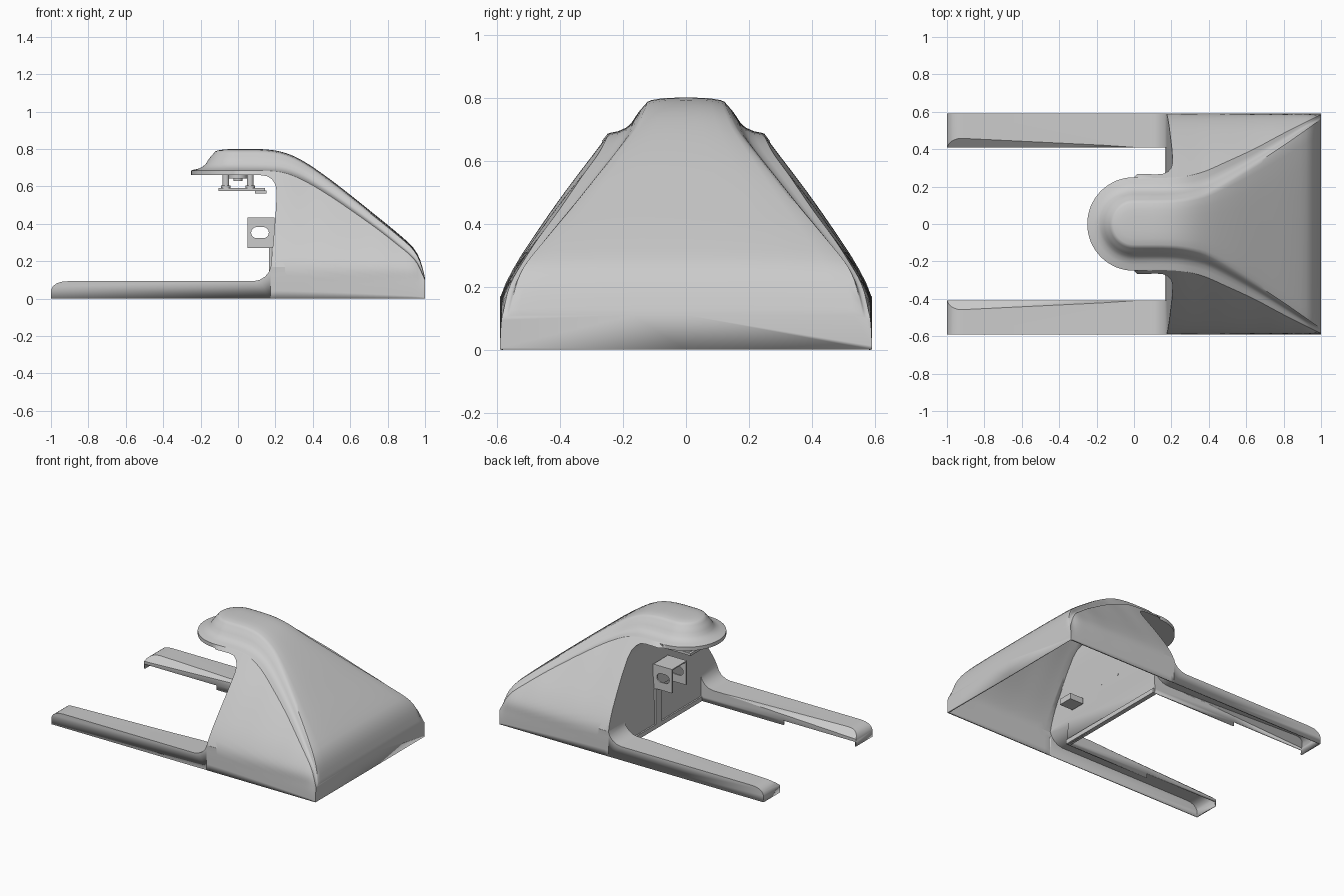
import bpy, bmesh, math
from mathutils import Vector

if "Cube" in bpy.data.objects:
    bpy.data.objects.remove(bpy.data.objects["Cube"])


def make(name, bm):
    bmesh.ops.recalc_face_normals(bm, faces=bm.faces[:])
    me = bpy.data.meshes.new(name)
    bm.to_mesh(me)
    bm.free()
    ob = bpy.data.objects.new(name, me)
    bpy.context.collection.objects.link(ob)
    return ob


def prism(name, pts, y0, y1):
    """Extrude an XZ outline from y0 to y1."""
    bm = bmesh.new()
    a = [bm.verts.new((x, y0, z)) for x, z in pts]
    b = [bm.verts.new((x, y1, z)) for x, z in pts]
    bm.faces.new(a)
    bm.faces.new(b[::-1])
    n = len(pts)
    for i in range(n):
        bm.faces.new((a[i], a[(i + 1) % n], b[(i + 1) % n], b[i]))
    return make(name, bm)


def box(name, x0, x1, y0, y1, z0, z1):
    return prism(name, [(x0, z0), (x1, z0), (x1, z1), (x0, z1)], y0, y1)


def cylinder(name, r, x, y, z0, z1):
    bm = bmesh.new()
    bmesh.ops.create_cone(bm, cap_ends=True, segments=20, radius1=r, radius2=r, depth=z1 - z0)
    bmesh.ops.translate(bm, verts=bm.verts, vec=(x, y, (z0 + z1) / 2))
    ob = make(name, bm)
    smooth(ob)
    return ob


def activate(ob):
    bpy.ops.object.select_all(action='DESELECT')
    ob.select_set(True)
    bpy.context.view_layer.objects.active = ob


def smooth(ob):
    activate(ob)
    bpy.ops.object.shade_smooth_by_angle(angle=math.radians(32))


def boolean(ob, other, op):
    activate(ob)
    m = ob.modifiers.new("bool", 'BOOLEAN')
    m.operation, m.solver, m.object = op, 'EXACT', other
    bpy.ops.object.modifier_apply(modifier=m.name)
    bpy.data.objects.remove(other)


def curve(*k):
    """Smooth interpolation through (t, value) knots."""
    n = len(k)
    slope = []
    for i in range(n):
        a, b = k[max(i - 1, 0)], k[min(i + 1, n - 1)]
        slope.append((b[1] - a[1]) / (b[0] - a[0]))

    def f(t):
        t = min(max(t, k[0][0]), k[-1][0])
        i = max(j for j in range(n - 1) if k[j][0] <= t)
        d = k[i + 1][0] - k[i][0]
        u = (t - k[i][0]) / d
        return ((2*u**3 - 3*u**2 + 1) * k[i][1] + (u**3 - 2*u*u + u) * d * slope[i]
                + (3*u*u - 2*u**3) * k[i + 1][1] + (u**3 - u*u) * d * slope[i + 1])
    return f


# Guide curves along x: top, lip height, hump half width, lip half width; side width by height
top = curve((0, .8), (.15, .798), (.25, .78), (.35, .735), (.5, .632), (.7, .475),
            (.9, .31), (.95, .255), (.98, .19), (1, .11))
lip_z = curve((0, .685), (.2, .68), (.3, .655), (.45, .575), (.7, .405), (.85, .29),
              (.95, .2), (1, .10))
hump = curve((0, .13), (.2, .132), (.3, .145), (.4, .175), (.6, .29), (.8, .42), (1, .56))
lip_y = curve((0, .25), (.2, .248), (.35, .272), (.5, .335), (.65, .405), (.8, .485), (1, .585))
side = curve((0, .59), (.1, .59), (.17, .588), (.25, .552), (.33, .503), (.5, .385), (.69, .24))


def section(x, flared):
    zt, zl, h, l = top(x), lip_z(x), hump(x), lip_y(x)
    d, g = zt - zl, l - h
    pts = [(0, 0), (.3*h, .005), (.58*h, .02), (.85*h, .07), (.95*h, .12), (h, .2),
           (h + .12*g, .33), (h + .25*g, .52), (h + .36*g, .7), (h + .5*g, .83),
           (h + .72*g, .93), (h + .92*g, .97)]
    pts = [(y, zt - f * d) for y, f in pts]
    for i in range(17):
        s = i / 16
        z = zl * (1 - s)
        y = min(.59, side(z) + (l - side(zl)) * (1 - s)**2) if flared else l
        pts.append((y, z))
    return pts + [(0, 0)]


# Hood: rounded nose swept about the z axis, then lofted back along x
rows = []
for i in range(17):
    a = math.pi / 2 * i / 16
    rows.append([(-r * math.cos(a), r * math.sin(a), z) for r, z in section(0, False)])
xs = [.03, .1, .15] + [.2 + .03 * i for i in range(25)] + [.94, .96, .975, .987, .995, 1]
for x in xs:
    rows.append([(x, y, z) for y, z in section(x, True)])
bm = bmesh.new()
for sgn in (1, -1):
    grid = [[bm.verts.new((x, sgn * y, z)) for x, y, z in r] for r in rows]
    for p, q in zip(grid, grid[1:]):
        for j in range(len(p) - 1):
            bm.faces.new((p[j], p[j + 1], q[j + 1], q[j]))
    bm.faces.new(grid[-1])
bmesh.ops.remove_doubles(bm, verts=bm.verts[:], dist=1e-4)
bmesh.ops.dissolve_degenerate(bm, edges=bm.edges[:], dist=1e-5)
shell = make("hood_shell", bm)

# Opening under the head
boolean(shell, prism("cut", [(-.5, -.1), (.175, -.1), (.175, .17), (.188, .3), (.203, .48),
        (.207, .57), (.2, .61), (.182, .638), (.155, .655), (.12, .66), (-.5, .66)],
        -.7, .7), 'DIFFERENCE')

# Floor legs with filleted roots and tapered inner shoulder
leg = [(-1, 0), (-1, .045), (-.99, .066), (-.97, .081), (-.945, .09), (-.91, .093), (.08, .093),
       (.115, .1), (.145, .118), (.165, .142), (.175, .17), (.25, .17), (.25, 0)]
for s in (1, -1):
    ob = prism("leg", leg, *sorted((s * .41, s * .5895)))
    bm = bmesh.new()
    for p in [(-1.02, .4, .12), (-1.02, .495, .12), (-1.02, .4, .04),
              (.08, .4, .12), (.08, .42, .12), (.08, .4, .085)]:
        bm.verts.new((p[0], s * p[1], p[2]))
    bmesh.ops.convex_hull(bm, input=bm.verts[:])
    boolean(ob, make("wedge", bm), 'DIFFERENCE')
    boolean(shell, ob, 'UNION')

# Open the underside, raise the inner lower edge of the leg tips, give thickness
bm = bmesh.new()
bm.from_mesh(shell.data)
bm.normal_update()
bmesh.ops.delete(bm, geom=[f for f in bm.faces if f.normal.z < -.9
                           and f.calc_center_median().z < .01], context='FACES')


def inner_walls():
    return [f for f in bm.faces if abs(f.normal.y) > .95 and f.calc_center_median().x < .17
            and all(abs(abs(v.co.y) - .41) < .003 for v in f.verts)]


for co, no in (((0, 0, .03), (0, 0, 1)), ((-.45, 0, 0), (1, 0, 0))):
    fs = inner_walls()
    es = list({e for f in fs for e in f.edges})
    vs = list({v for f in fs for v in f.verts})
    bmesh.ops.bisect_plane(bm, geom=fs + es + vs, plane_co=Vector(co), plane_no=Vector(no))
bmesh.ops.delete(bm, geom=[f for f in inner_walls() if f.calc_center_median().x < -.45
                           and f.calc_center_median().z < .03], context='FACES')
bm.to_mesh(shell.data)
bm.free()
m = shell.modifiers.new("thickness", 'SOLIDIFY')
m.thickness, m.offset = .01, -1
smooth(shell)

# Bar across the foot of the front panel
box("cross_bar", .165, .195, -.415, .415, 0, .03)

# Slotted bracket on the front panel with its support strip
slot = []
for cx, a0 in ((.135, -90), (.1, 90)):
    for i in range(9):
        a = math.radians(a0 + 22.5 * i)
        slot.append((cx + .03 * math.cos(a), .353 + .03 * math.sin(a)))
for n, y in (("left", .075), ("right", -.075)):
    plate = box("bracket_plate_" + n, .05, .195, y - .005, y + .005, .27, .433)
    boolean(plate, prism("slot", slot, y - .05, y + .05), 'DIFFERENCE')
box("bracket_back", .178, .192, -.075, .075, .27, .433)
box("bracket_top", .05, .19, -.075, .075, .425, .433)
box("support_strip", .165, .18, .03, .09, .03, .27)
box("inner_block", .2, .3, -.35, -.25, .21, .25)

# Sensor module hanging below the head
box("sensor_board", -.105, .145, -.1, .1, .575, .592)
for x in (-.065, .065):
    for y in (-.07, .07):
        cylinder("standoff", .018, x, y, .59, .66)
        cylinder("standoff_nut", .026, x, y, .592, .606)
cylinder("lens_collar", .05, 0, 0, .642, .664)
cylinder("lens_tip", .025, 0, 0, .63, .645)
box("connector", .09, .152, -.03, .03, .562, .577)
